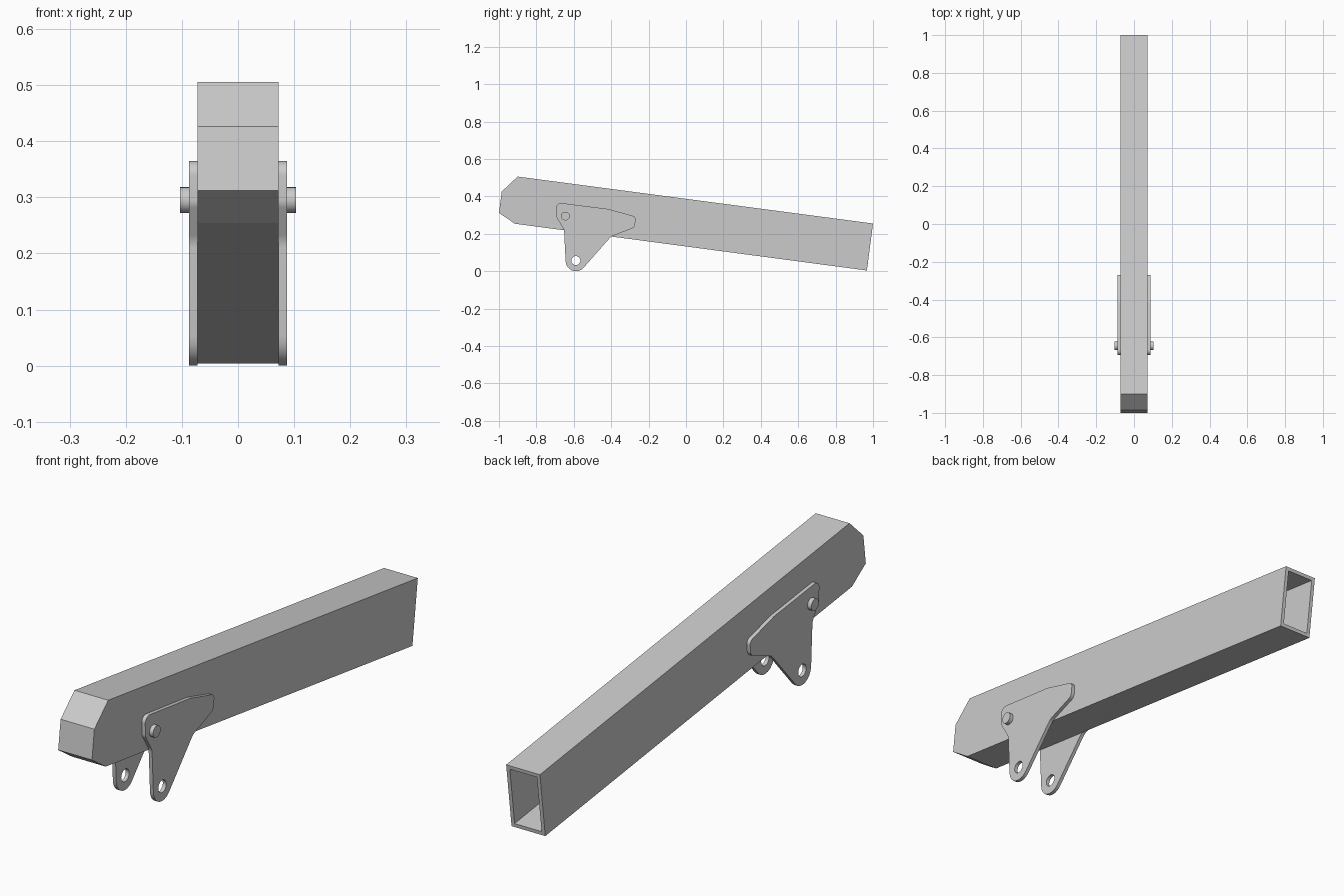
import bpy, bmesh, math
from mathutils import Vector

if "Cube" in bpy.data.objects:
    bpy.data.objects.remove(bpy.data.objects["Cube"], do_unlink=True)

steel = bpy.data.materials.new("plain_grey_steel")
steel.use_nodes = True
GREY = (0.6, 0.6, 0.6, 1)
steel.diffuse_color = GREY
steel.node_tree.nodes["Principled BSDF"].inputs["Base Color"].default_value = GREY

HALF_WIDTH = 0.0725
THICK = 0.0145


def finish(bm, name):
    bmesh.ops.recalc_face_normals(bm, faces=bm.faces)
    mesh = bpy.data.meshes.new(name)
    bm.to_mesh(mesh)
    bm.free()
    mesh.materials.append(steel)
    obj = bpy.data.objects.new(name, mesh)
    bpy.context.collection.objects.link(obj)
    return obj


def smooth(obj):
    bpy.ops.object.select_all(action='DESELECT')
    obj.select_set(True)
    bpy.context.view_layer.objects.active = obj
    bpy.ops.object.shade_smooth_by_angle(angle=math.radians(30))


def extrude_x(bm, faces, depth):
    new = bmesh.ops.extrude_face_region(bm, geom=faces)["geom"]
    verts = [v for v in new if isinstance(v, bmesh.types.BMVert)]
    bmesh.ops.translate(bm, verts=verts, vec=(depth, 0, 0))


def fillet(corners, steps=8):
    """Round each (y, z, radius) corner of a closed outline."""
    out = []
    for i, (y, z, r) in enumerate(corners):
        p = Vector((y, z))
        a = (Vector(corners[i - 1][:2]) - p).normalized()
        b = (Vector(corners[(i + 1) % len(corners)][:2]) - p).normalized()
        half = a.angle(b) / 2
        centre = p + (a + b).normalized() * r / math.sin(half)
        start = p + a * r / math.tan(half) - centre
        end = p + b * r / math.tan(half) - centre
        sweep = math.pi - 2 * half
        for k in range(steps + 1):
            t = k / steps
            out.append(centre + (start * math.sin((1 - t) * sweep)
                                 + end * math.sin(t * sweep)) / math.sin(sweep))
    return out


def loop_edges(bm, points, x):
    vs = [bm.verts.new((x, p[0], p[1])) for p in points]
    return [bm.edges.new((v, vs[(i + 1) % len(vs)])) for i, v in enumerate(vs)]


# Sloping box tube: chamfered closed nose, open rear end
profile = [(1.0, 0.255), (-0.9, 0.506), (-0.985, 0.426),
           (-1.0, 0.312), (-0.915, 0.254), (0.967, 0.004)]
bm = bmesh.new()
side = bm.faces.new([bm.verts.new((-HALF_WIDTH, y, z)) for y, z in profile])
extrude_x(bm, [side], 2 * HALF_WIDTH)
bmesh.ops.recalc_face_normals(bm, faces=bm.faces)
rear = max(bm.faces, key=lambda f: f.calc_center_median().y)
bmesh.ops.delete(bm, geom=[rear], context='FACES_ONLY')
tube = finish(bm, "box_tube")
wall = tube.modifiers.new("wall", 'SOLIDIFY')
wall.thickness = THICK
wall.offset = -1
wall.use_even_offset = True

# Pair of rounded bracket plates, each with a drilled lug
outline = fillet([(-0.695, 0.368, 0.025), (-0.417, 0.333, 0.1), (-0.268, 0.292, 0.02),
                  (-0.274, 0.234, 0.025), (-0.4, 0.186, 0.05), (-0.637, -0.083, 0.055),
                  (-0.652, 0.222, 0.05), (-0.692, 0.288, 0.03)])
hole = [(-0.589 + 0.024 * math.cos(a), 0.057 + 0.024 * math.sin(a))
        for a in (math.tau * k / 32 for k in range(32))]
for sign, name in ((1, "left_bracket"), (-1, "right_bracket")):
    bm = bmesh.new()
    edges = loop_edges(bm, outline, sign * HALF_WIDTH) + loop_edges(bm, hole, sign * HALF_WIDTH)
    bmesh.ops.triangle_fill(bm, use_beauty=True, use_dissolve=False, edges=edges,
                            normal=(1, 0, 0))
    extrude_x(bm, bm.faces[:], sign * THICK)
    smooth(finish(bm, name))

# Pivot pin passing through both plates and the tube
bpy.ops.mesh.primitive_cylinder_add(vertices=32, radius=0.023, depth=0.206,
                                    location=(0, -0.645, 0.295),
                                    rotation=(0, math.pi / 2, 0))
pin = bpy.context.object
pin.name = "pivot_pin"
pin.data.materials.append(steel)
smooth(pin)
